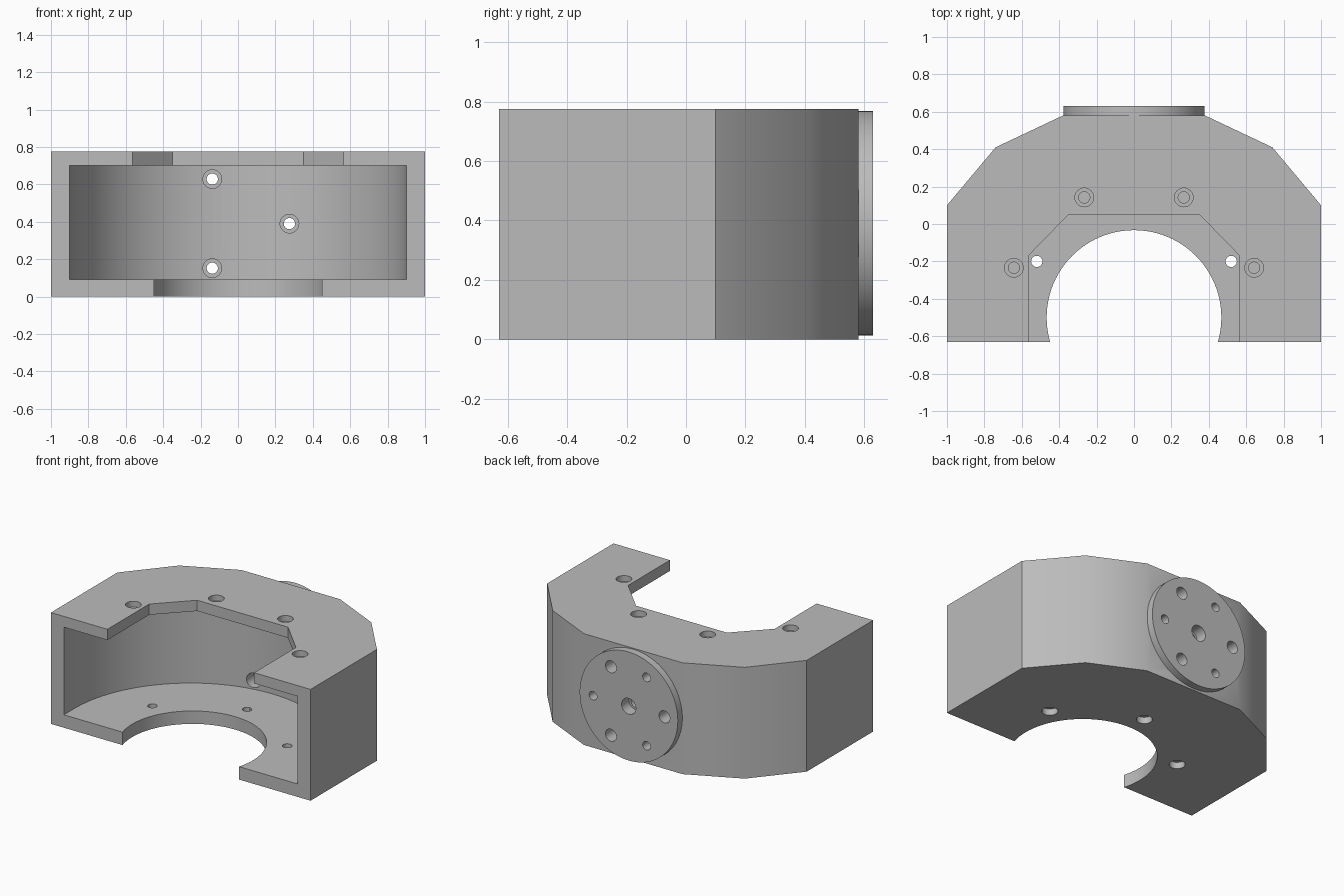
import bpy, bmesh, math
from mathutils import Vector

if "Cube" in bpy.data.objects:
    bpy.data.objects.remove(bpy.data.objects["Cube"])

grey = bpy.data.materials.new("neutral grey")
grey.diffuse_color = (0.5, 0.5, 0.5, 1)
grey.use_nodes = True
grey.node_tree.nodes["Principled BSDF"].inputs["Base Color"].default_value = grey.diffuse_color

CY = -0.5      # centre of the arch and its bolt circles
HZ = 0.39      # height of the hub axis


def prism(name, pts, z0, z1):
    """Extrude a flat outline between two heights."""
    bm = bmesh.new()
    face = bm.faces.new([bm.verts.new((x, y, z0)) for x, y in pts])
    ext = bmesh.ops.extrude_face_region(bm, geom=[face])
    moved = [v for v in ext["geom"] if isinstance(v, bmesh.types.BMVert)]
    bmesh.ops.translate(bm, verts=moved, vec=(0, 0, z1 - z0))
    bmesh.ops.recalc_face_normals(bm, faces=bm.faces)
    mesh = bpy.data.meshes.new(name)
    bm.to_mesh(mesh)
    bm.free()
    mesh.materials.append(grey)
    ob = bpy.data.objects.new(name, mesh)
    bpy.context.collection.objects.link(ob)
    return ob


def arc(r, cy, a0, a1, n):
    return [(r * math.cos(math.radians(a0 + (a1 - a0) * i / n)),
             cy + r * math.sin(math.radians(a0 + (a1 - a0) * i / n))) for i in range(n + 1)]


def rod_z(name, x, y, r, z0, z1, n=32):
    ob = prism(name, arc(r, 0, 0, 360, n)[:-1], z0, z1)
    ob.location = (x, y, 0)
    return ob


def rod_y(name, x, z, r, y0, y1, n=32):
    ob = prism(name, arc(r, 0, 0, 360, n)[:-1], -y1, -y0)
    ob.rotation_euler = (math.pi / 2, 0, 0)
    ob.location = (x, 0, z)
    return ob


def cut(ob, cutters):
    for c in cutters:
        c.hide_render = True
        m = ob.modifiers.new("cut", 'BOOLEAN')
        m.operation, m.solver, m.object = 'DIFFERENCE', 'EXACT', c


def finish(ob):
    """Bake the cuts and shade smoothly below 30 degrees."""
    deps = bpy.context.evaluated_depsgraph_get()
    mesh = bpy.data.meshes.new_from_object(ob.evaluated_get(deps))
    ob.modifiers.clear()
    ob.data = mesh
    mesh.materials.clear()
    mesh.materials.append(grey)
    for o in bpy.context.selected_objects:
        o.select_set(False)
    ob.select_set(True)
    bpy.context.view_layer.objects.active = ob
    bpy.ops.object.shade_smooth_by_angle(angle=math.radians(30))


# faceted housing and round mounting hub
right = [(1, -0.63), (1, 0.10), (0.74, 0.41), (0.38, 0.58)]
housing = prism("housing", right + [(-x, y) for x, y in reversed(right)], 0, 0.775)
hub = rod_y("mounting_hub", 0, HZ, 0.378, 0.575, 0.63, 96)

# inner cavity, round floor opening, angled roof opening
cavity = prism("cavity_cutter", [(0.9, -0.8)] + arc(0.9, -0.52, 0, 180, 64) + [(-0.9, -0.8)], 0.09, 0.70)
floor_opening = rod_z("floor_cutter", 0, CY, 0.467, -0.1, 0.3, 96)
half = [(0.565, -0.8), (0.565, -0.17), (0.35, 0.05)]
roof_opening = prism("roof_cutter", half + [(-x, y) for x, y in reversed(half)], 0.5, 0.9)
body_cuts = [cavity, floor_opening, roof_opening]

# counterbored roof holes
for a in (22.5, 67.5, 112.5, 157.5):
    x, y = 0.695 * math.cos(math.radians(a)), CY + 0.695 * math.sin(math.radians(a))
    body_cuts += [rod_z("roof_hole", x, y, 0.03, 0.6, 0.9), rod_z("roof_bore", x, y, 0.05, 0.735, 0.9)]

# floor holes, counterbored from below
for a in (30, 90, 150):
    x, y = 0.6 * math.cos(math.radians(a)), CY + 0.6 * math.sin(math.radians(a))
    body_cuts += [rod_z("floor_hole", x, y, 0.03, -0.1, 0.2), rod_z("floor_bore", x, y, 0.05, -0.1, 0.045)]

# hub holes: three through with inner counterbores, three blind, one centre
hub_cuts = []
for a in range(0, 360, 60):
    x, z = 0.275 * math.cos(math.radians(a)), HZ + 0.275 * math.sin(math.radians(a))
    if a % 120 == 0:
        hub_cuts.append(rod_y("through_hole", x, z, 0.03, 0.1, 0.8))
        body_cuts.append(rod_y("wall_bore", x, z, 0.05, 0.1, 0.44))
    else:
        hub_cuts.append(rod_y("blind_hole", x, z, 0.042, 0.49, 0.8))
hub_cuts += [rod_y("centre_hole", 0, HZ, 0.055, 0.55, 0.8), rod_y("centre_pilot", 0, HZ, 0.04, 0.46, 0.8)]

cut(housing, body_cuts + hub_cuts)
cut(hub, hub_cuts)
bpy.context.view_layer.update()
finish(housing)
finish(hub)

# remove the cutters
for c in body_cuts + hub_cuts:
    bpy.data.objects.remove(c, do_unlink=True)
